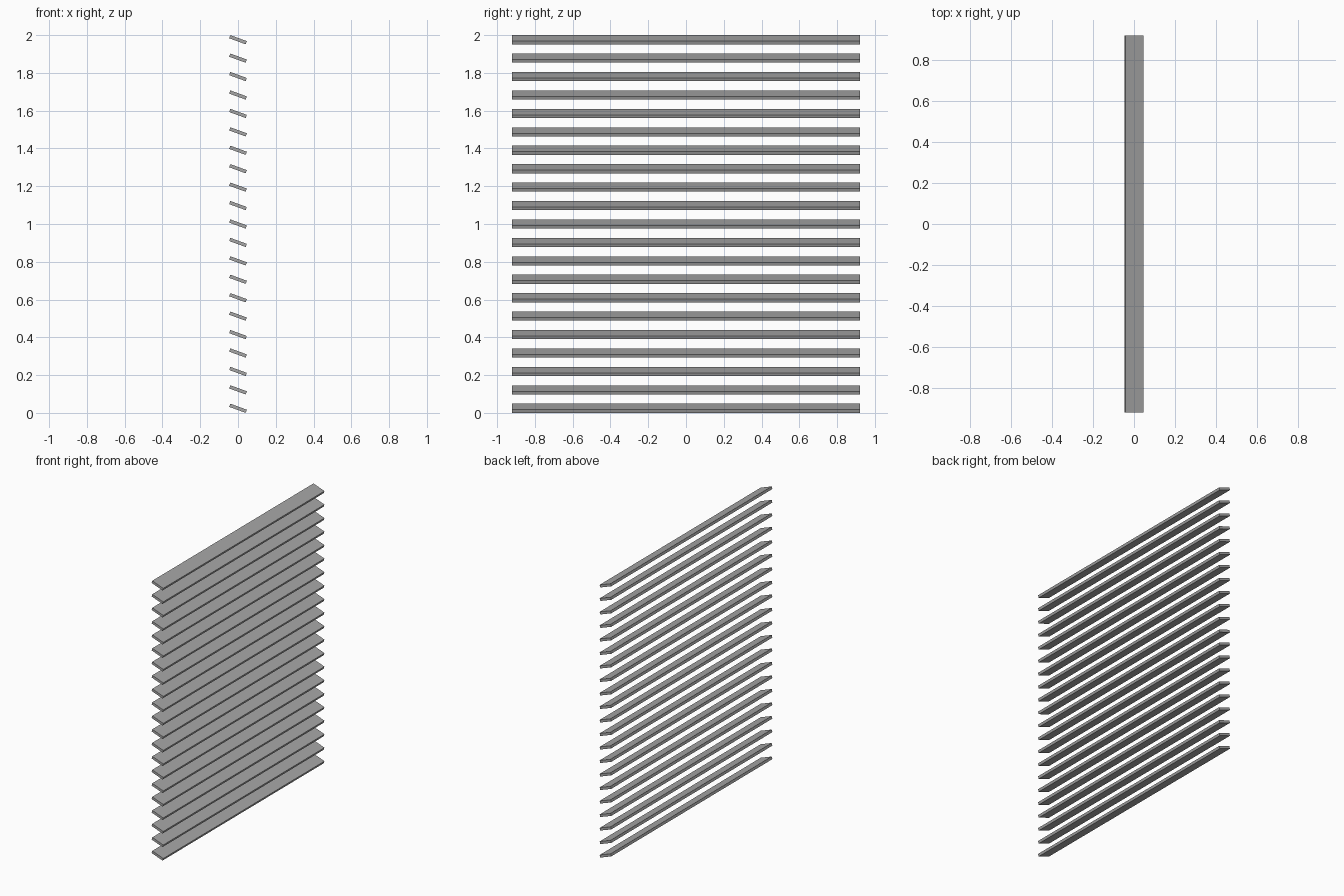
import bpy, math

if "Cube" in bpy.data.objects:
    bpy.data.objects.remove(bpy.data.objects["Cube"])

COUNT = 21
TILT = math.radians(20)
WIDTH, THICK, LENGTH = 0.093, 0.018, 1.84

# overall height of one tilted slat, used to seat the stack between z=0 and z=2
height = WIDTH * math.sin(TILT) + THICK * math.cos(TILT)
step = (2.0 - height) / (COUNT - 1)

# Dark grey slat colour
grey = bpy.data.materials.new("dark_grey")
grey.diffuse_color = (0.38, 0.38, 0.38, 1)
grey.use_nodes = True
grey.node_tree.nodes["Principled BSDF"].inputs["Base Color"].default_value = grey.diffuse_color


def slat(name, z):
    bpy.ops.mesh.primitive_cube_add(size=1, location=(0, 0, z), rotation=(0, TILT, 0))
    ob = bpy.context.object
    ob.name = name
    ob.scale = (WIDTH, LENGTH, THICK)
    ob.data.materials.append(grey)


# Stack of tilted blind slats, high edge towards -x
for i in range(COUNT):
    slat(f"blind_slat_{i + 1:02d}", height / 2 + i * step)
